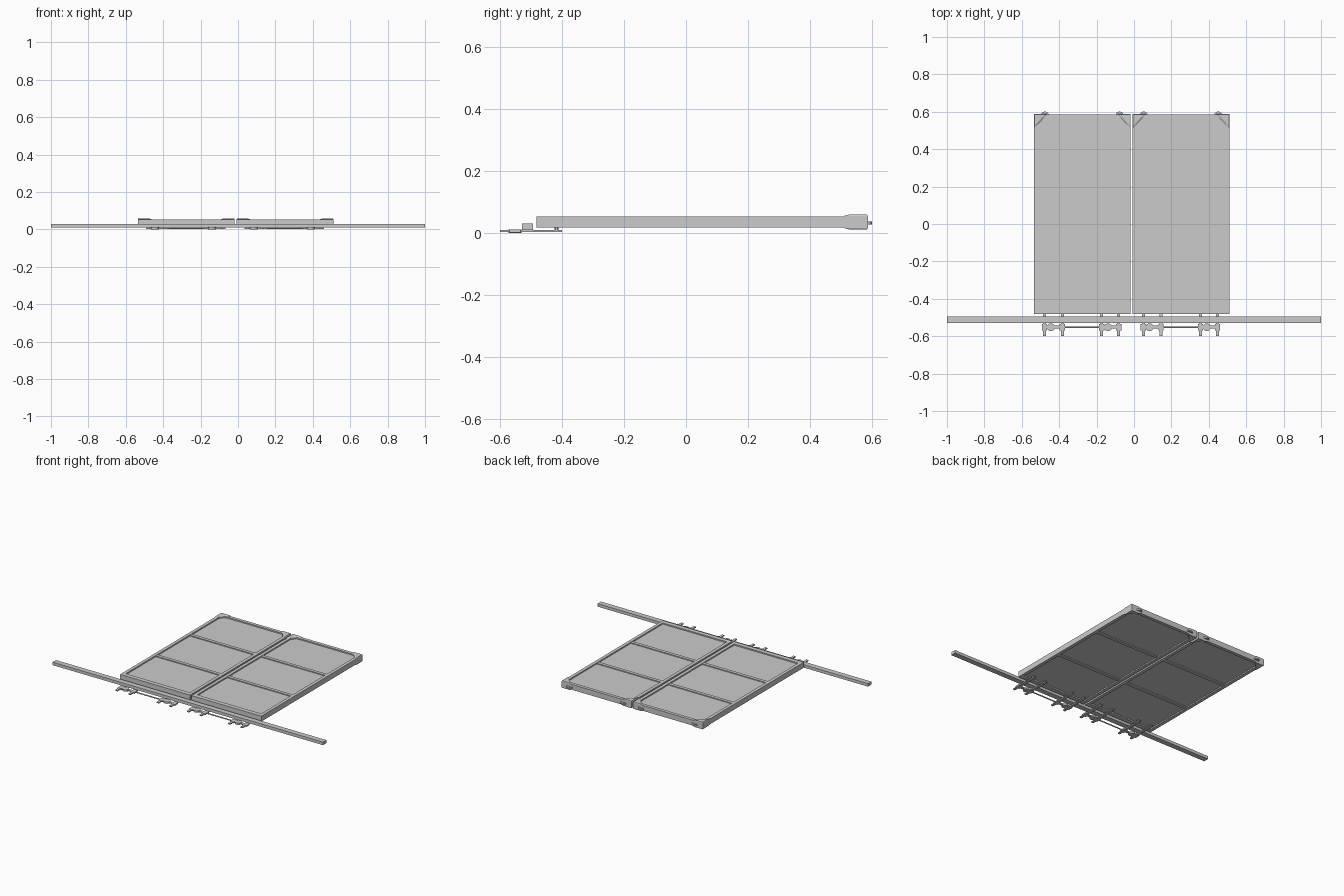
import bpy, bmesh
from math import pi

if "Cube" in bpy.data.objects:
    bpy.data.objects.remove(bpy.data.objects["Cube"])


def finish(name, bm):
    bmesh.ops.recalc_face_normals(bm, faces=bm.faces)
    me = bpy.data.meshes.new(name)
    bm.to_mesh(me)
    bm.free()
    ob = bpy.data.objects.new(name, me)
    bpy.context.collection.objects.link(ob)
    return ob


def box(name, x0, x1, y0, y1, z0, z1):
    bm = bmesh.new()
    bmesh.ops.create_cube(bm, size=1)
    for v in bm.verts:
        v.co = ((x0 + x1) / 2 + v.co.x * (x1 - x0),
                (y0 + y1) / 2 + v.co.y * (y1 - y0),
                (z0 + z1) / 2 + v.co.z * (z1 - z0))
    return finish(name, bm)


def cylinder(name, loc, r, depth, rot=(0, 0, 0), sides=24):
    bm = bmesh.new()
    bmesh.ops.create_cone(bm, cap_ends=True, segments=sides, radius1=r, radius2=r, depth=depth)
    ob = finish(name, bm)
    ob.location, ob.rotation_euler = loc, rot
    bpy.context.view_layer.objects.active = ob
    ob.select_set(True)
    bpy.ops.object.shade_smooth_by_angle()
    ob.select_set(False)
    return ob


# triangular corner cap wrapping the door corner, bulging slightly above and below
def corner_cap(name, x, y, sx):
    bm = bmesh.new()
    rings = []
    for z, leg, inset in ((.012, .055, .002), (.016, .072, 0), (.055, .072, 0), (.059, .055, .002)):
        pts = ((0, 0), (leg, 0), (0, leg + .005))
        rings.append([bm.verts.new((x + sx * (px + inset), y - py - inset, z)) for px, py in pts])
    for a, b in zip(rings, rings[1:]):
        for i in range(3):
            j = (i + 1) % 3
            bm.faces.new((a[i], a[j], b[j], b[i]))
    bm.faces.new(rings[0])
    bm.faces.new(rings[-1])
    return finish(name, bm)


Y0, Y1, Z0, Z1 = -.482, .586, .018, .054
W, F = .517, .022


def door(tag, x0):
    x1 = x0 + W
    # frame stiles and rails
    box(tag + "_stile_left", x0, x0 + F, Y0, Y1, Z0, Z1)
    box(tag + "_stile_right", x1 - F, x1, Y0, Y1, Z0, Z1)
    box(tag + "_rail_front", x0 + F, x1 - F, Y0, Y0 + .03, Z0, Z1)
    box(tag + "_rail_back", x0 + F, x1 - F, Y1 - F, Y1, Z0, Z1)
    # recessed panel and dividers
    box(tag + "_panel", x0 + F, x1 - F, Y0 + .03, Y1 - F, Z0 + .008, Z1 - .008)
    for i, y in enumerate((-.125, .235)):
        box(f"{tag}_divider_{i}", x0 + F, x1 - F, y - .011, y + .011, Z0 + .002, Z1 - .002)
    # corner caps with guide rollers
    for side, x, s in (("left", x0, 1), ("right", x1, -1)):
        corner_cap(f"{tag}_cap_{side}", x, Y1 + .001, s)
        cylinder(f"{tag}_guide_roller_{side}", (x + s * .059, .579, .032), .022, .009)
    # hanger carriages under the door
    for k, xa, xb in ((0, x0 + .057, x0 + .152), (1, x0 + .362, x0 + .453)):
        for j, x in enumerate((xa, xb)):
            box(f"{tag}_hanger_bar_{k}{j}", x - .008, x + .008, -.6, -.4, .003, .010)
            cylinder(f"{tag}_hanger_bolt_{k}{j}", (x, -.418, .013), .007, .008, sides=12)
            box(f"{tag}_hanger_block_{k}{j}", x - .014, x + .014, -.57, -.535, .002, .011)
        cylinder(f"{tag}_hanger_wheel_{k}", (xa + .034, -.552, .006), .021, .012)
        box(f"{tag}_hanger_bridge_{k}", xa, xb, -.56, -.544, .003, .010)
    # rod linking both carriages
    cylinder(tag + "_link_rod", (x0 + .257, -.553, .007), .004, .22, (0, pi / 2, 0), 12)


# long overhead rail
box("rail", -1, 1, -.53, -.494, .010, .030)
door("left_door", -.535)
door("right_door", -.007)
